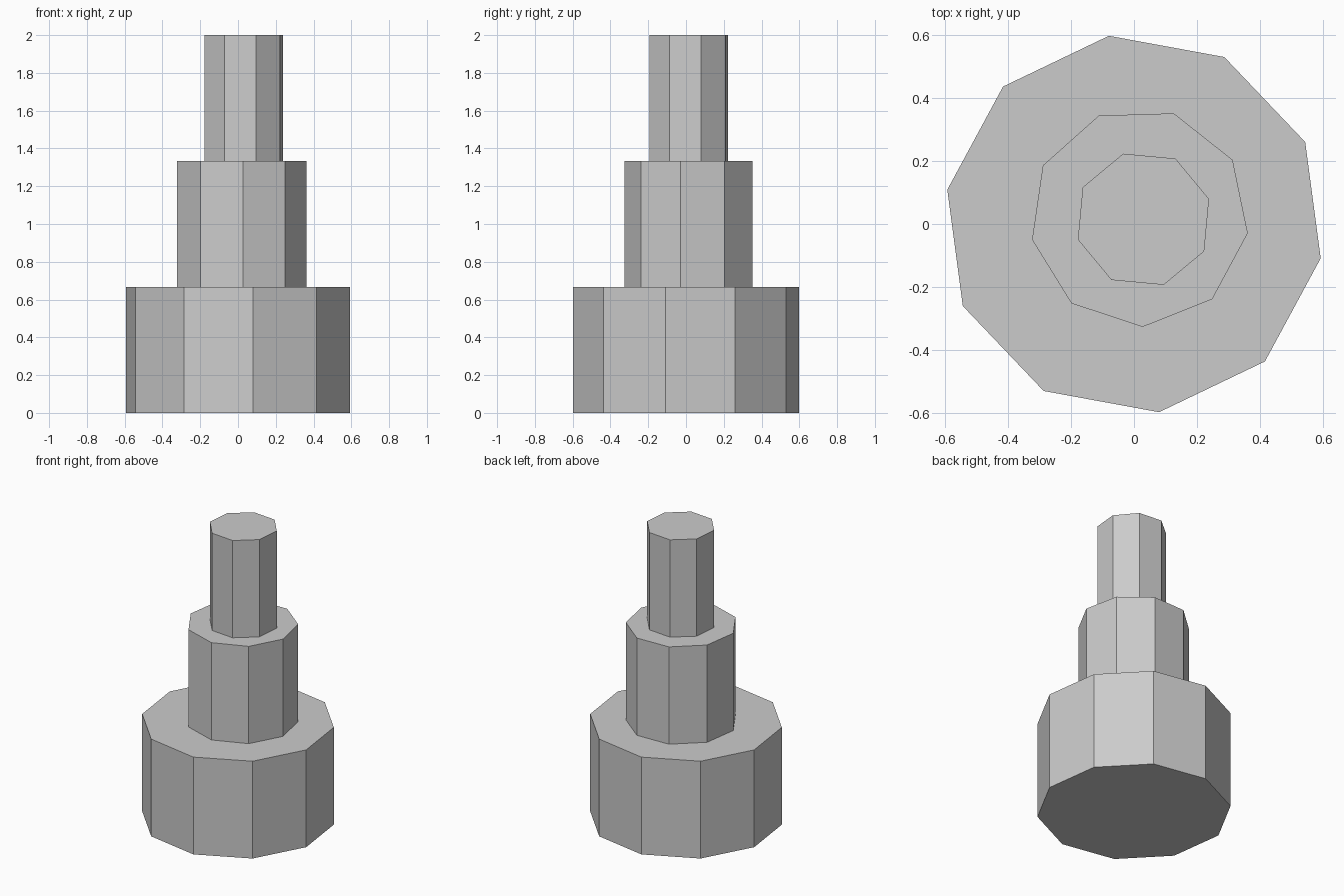
import bpy
from math import radians

cube = bpy.data.objects.get("Cube")
if cube:
    bpy.data.objects.remove(cube, do_unlink=True)

TIER_HEIGHT = 2 / 3

# Single plain grey
grey = bpy.data.materials.new("light_grey")
grey.use_nodes = True
colour = (0.6, 0.6, 0.6, 1)
grey.diffuse_color = colour
grey.node_tree.nodes["Principled BSDF"].inputs["Base Color"].default_value = colour


def add_tier(name, level, sides, radius, centre, first_corner):
    """Flat-sided prism whose first corner points at the given angle from +x."""
    bpy.ops.mesh.primitive_cylinder_add(
        vertices=sides, radius=radius, depth=TIER_HEIGHT,
        location=(*centre, (level + 0.5) * TIER_HEIGHT))
    tier = bpy.context.object
    tier.name = tier.data.name = name
    # The primitive starts with a corner on +y
    tier.rotation_euler.z = radians(first_corner - 90)
    tier.data.materials.append(grey)


# Stacked tiers, each slightly off-centre and twisted
add_tier("bottom_tier", 0, 10, 0.603, (0, 0), 25.6)
add_tier("middle_tier", 1, 9, 0.348, (0.017, 0.021), -8.3)
add_tier("top_tier", 2, 8, 0.218, (0.03, 0.015), 17.2)
